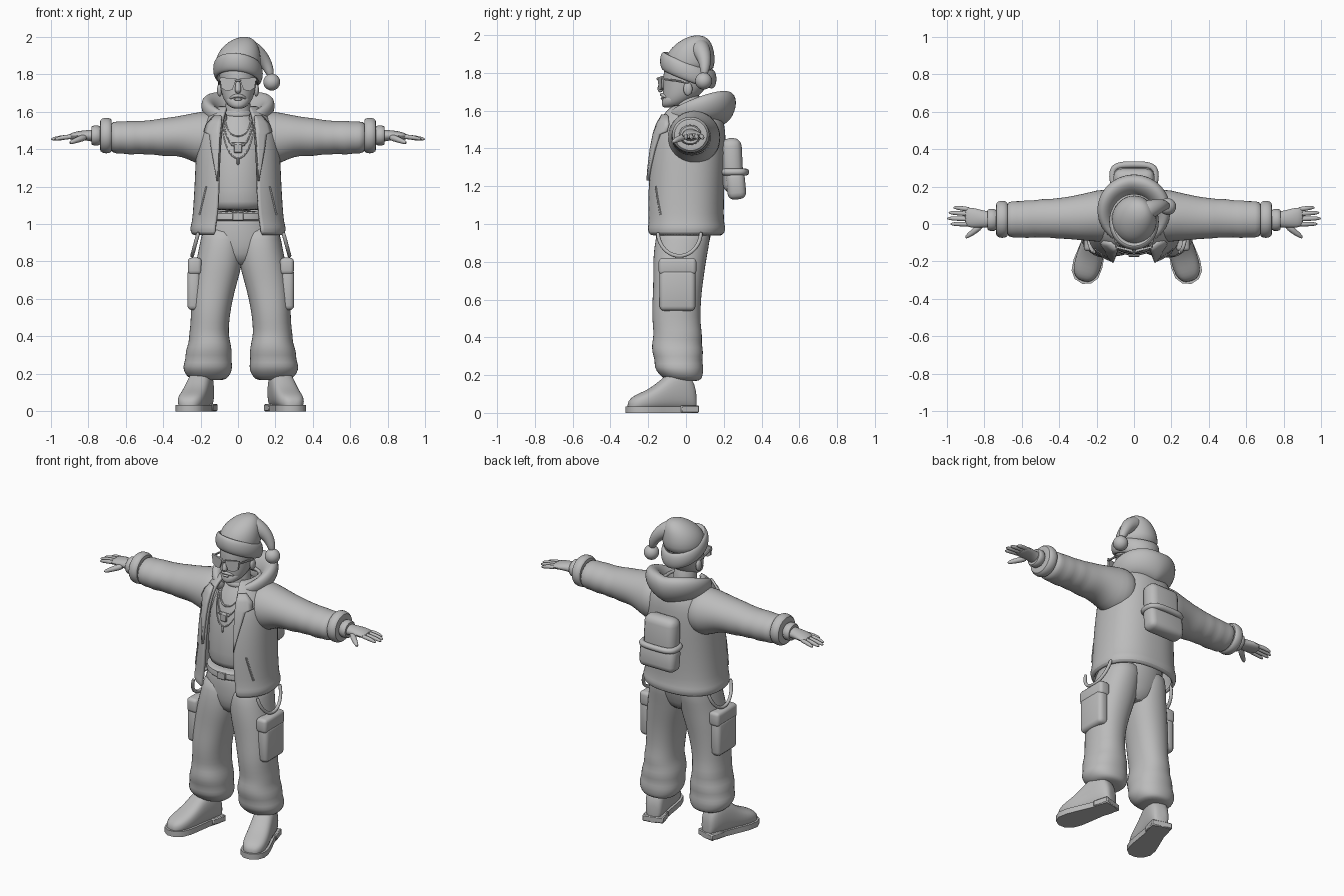
import bpy, bmesh, math
from mathutils import Vector, Matrix
from mathutils.bvhtree import BVHTree

clay = bpy.data.materials.new("plain_grey")
clay.diffuse_color = (0.5, 0.5, 0.5, 1)
AXIS = 0.015          # legs stand slightly off centre


def finish(name, bm, sub=1, angle=50):
    bmesh.ops.recalc_face_normals(bm, faces=bm.faces)
    me = bpy.data.meshes.new(name)
    bm.to_mesh(me)
    bm.free()
    me.materials.append(clay)
    ob = bpy.data.objects.new(name, me)
    bpy.context.collection.objects.link(ob)
    for o in bpy.context.selected_objects:
        o.select_set(False)
    bpy.context.view_layer.objects.active = ob
    ob.select_set(True)
    bpy.ops.object.shade_smooth_by_angle(angle=math.radians(angle))
    if sub:
        m = ob.modifiers.new("smooth", 'SUBSURF')
        m.levels = m.render_levels = sub
    return ob


def skin(name, rings, loop=False, wrap=True, cap=True, sub=1, angle=50):
    """Bridge a list of point rings."""
    bm = bmesh.new()
    vs = [[bm.verts.new(p) for p in r] for r in rings]
    n = len(vs[0])
    for i in range(len(vs) if loop else len(vs) - 1):
        a, b = vs[i], vs[(i + 1) % len(vs)]
        for j in range(n if wrap else n - 1):
            bm.faces.new((a[j], a[(j + 1) % n], b[(j + 1) % n], b[j]))
    if cap and not loop:
        bm.faces.new(vs[0])
        bm.faces.new(vs[-1])
    return finish(name, bm, sub, angle)


def spow(v, e):
    return math.copysign(abs(v) ** e, v)


def loft(name, rings, axis='Z', n=20, e=1.0, **kw):
    """Rings are (cx, cy, cz, ru, rv), lying across the given axis."""
    u, v = {'Z': (0, 1), 'X': (1, 2), 'Y': (0, 2)}[axis]
    out = []
    for r in rings:
        ring = []
        for k in range(n):
            a = 2 * math.pi * k / n
            p = list(r[:3])
            p[u] += r[3] * spow(math.cos(a), e)
            p[v] += r[4] * spow(math.sin(a), e)
            ring.append(p)
        out.append(ring)
    return skin(name, out, **kw)


def tube(name, pts, n=10, loop=False, flat=1.0, **kw):
    """Round sweep through (x, y, z, radius)."""
    P = [Vector(p[:3]) for p in pts]
    m, out, side = len(P), [], None
    for i in range(m):
        a, b = (P[i - 1], P[(i + 1) % m]) if loop else (P[max(i - 1, 0)], P[min(i + 1, m - 1)])
        t = (b - a).normalized()
        if side is None:
            side = t.cross(Vector((0, 0, 1)) if abs(t.z) < .9 else Vector((0, 1, 0)))
        side = (side - t * side.dot(t)).normalized()
        up = t.cross(side)
        out.append([P[i] + pts[i][3] * (math.cos(2 * math.pi * k / n) * side +
                    flat * math.sin(2 * math.pi * k / n) * up) for k in range(n)])
    return skin(name, out, loop=loop, **kw)


def box(name, c, size, bevel=.02, rot=0, seg=3):
    bm = bmesh.new()
    bmesh.ops.create_cube(bm, size=1, matrix=Matrix.Diagonal((*size, 1)))
    bmesh.ops.bevel(bm, geom=bm.edges[:], offset=bevel, segments=seg, profile=.5, affect='EDGES')
    bm.transform(Matrix.Translation(c) @ Matrix.Rotation(rot, 4, 'X'))
    return finish(name, bm, 0, 40)


def ball(name, c, s):
    bm = bmesh.new()
    bmesh.ops.create_uvsphere(bm, u_segments=20, v_segments=12, radius=1,
                              matrix=Matrix.Translation(c) @ Matrix.Diagonal((*s, 1)))
    return finish(name, bm, 0, 180)


def surface(ob):
    bpy.context.view_layer.update()
    tree = BVHTree.FromObject(ob, bpy.context.evaluated_depsgraph_get())
    return lambda x, z, off=0: Vector((x, tree.ray_cast(Vector((x, -1, z)), Vector((0, 1, 0)))[0].y - off, z))


# Torso and open jacket
shirt = loft("shirt", [(0, 0, 1.07, .17, .15), (0, 0, 1.1, .18, .165), (0, 0, 1.25, .18, .165), (0, .02, 1.42, .18, .165),
                       (0, .03, 1.53, .15, .13), (0, .03, 1.58, .09, .09), (0, .02, 1.61, .07, .075)])
rows = []
# height, half width, front, back, half opening
for z, w, f, b, g in [(.94, .235, -.2, .185, .125), (.95, .253, -.218, .205, .125), (.985, .256, -.22, .21, .125),
                      (1.005, .246, -.214, .2, .12), (1.1, .238, -.215, .2, .108), (1.25, .23, -.21, .205, .105),
                      (1.38, .225, -.195, .21, .1), (1.48, .215, -.175, .21, .092), (1.55, .185, -.15, .2, .085),
                      (1.6, .14, -.12, .17, .075), (1.63, .1, -.08, .14, .06)]:
    a0 = math.asin((g / w) ** (1 / .85))
    row = []
    for k in range(37):
        a = a0 + (2 * math.pi - 2 * a0) * k / 36
        row.append((w * spow(math.sin(a), .85), (f + b) / 2 - (b - f) / 2 * spow(math.cos(a), .85), z))
    rows.append(row)
jacket = skin("jacket_body", rows, wrap=False, cap=False, sub=1)
sol = jacket.modifiers.new("cloth", 'SOLIDIFY')
sol.thickness, sol.offset = .018, -1
on_jacket, on_shirt = surface(jacket), surface(shirt)

# Hood lying round the neck
rings = []
for k in range(31):
    t = math.radians(24 + 312 * k / 30)
    back = (1 - math.cos(t)) / 2
    ru, rv = .03 + .028 * back, .045 + .045 * back
    if k in (0, 30):
        ru, rv = .012, .02
    y = .06 - .145 * math.cos(t)
    c = Vector((.15 * math.sin(t), y, 1.60 + .42 * (y + .03) - rv + .035 * abs(math.sin(t))))
    d = Vector((math.sin(t), -math.cos(t), 0))
    rings.append([c + d * (ru * math.cos(q) + .25 * rv * math.sin(q)) + Vector((0, 0, rv * math.sin(q)))
                  for q in [2 * math.pi * j / 14 for j in range(14)]])
skin("hood", rings)

for s, side in ((1, "right"), (-1, "left")):
    # Sleeve with soft folds, cuff and hand
    arm = [(.08, .04, 1.46, .13, .13), (.17, .045, 1.455, .145, .15), (.23, .04, 1.46, .132, .135), (.3, .035, 1.47, .122, .11),
           (.36, .032, 1.466, .112, .104), (.41, .03, 1.463, .11, .102), (.45, .03, 1.464, .103, .093), (.49, .03, 1.46, .106, .093),
           (.53, .028, 1.463, .098, .087), (.57, .026, 1.459, .104, .093), (.61, .025, 1.462, .096, .086),
           (.645, .025, 1.46, .1, .088), (.69, .025, 1.465, .09, .08)]
    loft(side + "_sleeve", [(s * x, y, z, a, b) for x, y, z, a, b in arm], 'X')
    cuff = [(.675, .07), (.672, .09), (.69, .101), (.715, .101), (.738, .09), (.735, .065)]
    loft(side + "_cuff", [(s * x, .025, 1.472, r, r * .96) for x, r in cuff], 'X')
    loft(side + "_inner_cuff", [(s * x, .022, 1.472, r * 1.1, r) for x, r in ((.72, .055), (.77, .056), (.785, .048), (.78, .035))], 'X')
    hand = [(.74, .022, 1.47, .05, .042), (.79, .025, 1.472, .043, .03), (.83, .03, 1.474, .052, .026),
            (.875, .035, 1.47, .055, .022), (.905, .038, 1.465, .05, .015)]
    loft(side + "_palm", [(s * x, y, z, a, b) for x, y, z, a, b in hand], 'X', n=14)
    for name, y0, y1, tip in (("little", .078, .088, .965), ("ring", .053, .06, .99), ("middle", .026, .03, .998), ("index", -.001, .0, .98)):
        tube(f"{side}_{name}_finger", [(s * .87, y0, 1.467, .014), (s * .92, (y0 + y1) / 2, 1.464, .0135),
                                       (s * (tip - .02), y1, 1.456, .012), (s * tip, y1, 1.451, .005)], n=8)
    tube(side + "_thumb", [(s * .81, .0, 1.465, .022), (s * .85, -.038, 1.452, .018),
                           (s * .885, -.062, 1.438, .014), (s * .9, -.075, 1.432, .006)], n=8)

    # Lapel laid over the jacket front
    grid = []
    for z, x0, x1 in ((1.575, .088, .125), (1.53, .09, .165), (1.49, .094, .178), (1.475, .096, .15),
                      (1.4, .101, .14), (1.3, .106, .122), (1.23, .108, .11)):
        grid.append([on_jacket(s * (x0 + (x1 - x0) * j / 4), z, .009) for j in range(5)])
    lapel = skin(side + "_lapel", grid, wrap=False, cap=False, sub=0)
    m = lapel.modifiers.new("thick", 'SOLIDIFY')
    m.thickness, m.offset = .016, 0
    # Slanted jacket pocket zip
    tube(side + "_jacket_zip", [(*on_jacket(s * (.17 + .035 * k / 5), 1.2 - .15 * k / 5), .006) for k in range(6)], n=6, sub=0)

    # Baggy leg: height, inner, outer, front, back
    leg = []
    for z, i, o, f, b in [(1.0, -.01, .2, -.14, .13), (.92, -.02, .215, -.165, .13), (.82, -.012, .235, -.175, .11), (.75, .0, .25, -.175, .1),
                          (.65, .03, .262, -.175, .085), (.55, .052, .268, -.182, .078), (.47, .062, .268, -.178, .078),
                          (.41, .064, .278, -.172, .088), (.37, .055, .277, -.182, .083), (.32, .045, .298, -.182, .095),
                          (.28, .05, .295, -.165, .085), (.24, .043, .312, -.17, .095), (.205, .05, .302, -.145, .09),
                          (.18, .07, .28, -.115, .085), (.165, .085, .25, -.09, .06)]:
        leg.append((AXIS + s * (i + o) / 2, (f + b) / 2, z, (o - i) / 2, (b - f) / 2))
    loft(side + "_trouser_leg", leg, e=.9)
    tube(side + "_knee_fold", [(AXIS + s * x, y, z, r) for x, y, z, r in ((.08, -.13, .3, .008), (.14, -.165, .345, .022),
                               (.21, -.155, .39, .022), (.265, -.09, .42, .008))], n=8)

    # Cargo pocket with flap, and hanging strap
    px = AXIS + s * .25
    box(side + "_cargo_pocket", (px, -.045, .65), (.07, .19, .22), .025)
    box(side + "_pocket_flap", (px - s * .004, -.045, .775), (.074, .2, .09), .02)
    strap = [(AXIS + s * (.225 + .035 * math.sin(a)), -.035 + .115 * math.cos(a), .96 - .13 * math.sin(a), .011)
             for a in [math.pi * k / 14 for k in range(15)]]
    tube(side + "_hanging_strap", strap, n=8)

    # Boot with sole, toe turned outwards
    boot = [(.052, .03, .09), (.042, .05, .15), (.0, .062, .22), (-.06, .066, .225), (-.11, .068, .19), (-.16, .071, .145),
            (-.21, .074, .113), (-.265, .07, .09), (-.3, .052, .07), (-.318, .025, .045)]
    turn = Matrix.Translation((AXIS + s * .2, 0, 0)) @ Matrix.Rotation(s * math.radians(16), 4, 'Z')
    shoe = loft(side + "_boot", [(0, y, h / 2 + .01, w, h / 2) for y, w, h in boot], 'Y', n=16, e=.75)
    shoe.matrix_world = turn
    outline = [(.0, .055), (.04, .05), (.062, .01), (.06, -.06), (.072, -.15), (.08, -.22), (.074, -.28), (.045, -.318), (.0, -.332)]
    outline += [(-x, y) for x, y in outline[-2:0:-1]]
    sole = skin(side + "_sole", [[(x, y, z) for x, y in outline] for z in (0, .035)], sub=0)
    sole.matrix_world = turn
    heel = box(side + "_heel", (0, .005, .02), (.13, .1, .04), .006, seg=1)
    heel.matrix_world = turn

    # Ear, spectacle lens and arm
    ball(side + "_ear", (s * .098, .01, 1.715), (.014, .024, .035))
    lens = [(.008, 1.775), (.096, 1.783), (.09, 1.728), (.065, 1.71), (.03, 1.715)]
    skin(side + "_lens", [[(s * x, y + .25 * x, z) for x, z in lens] for y in (-.152, -.14)], sub=0)
    tube(side + "_glasses_arm", [(s * .094, -.125, 1.768, .006), (s * .101, -.05, 1.758, .006), (s * .1, .015, 1.745, .006)], n=6, sub=0)

# Hips, waistband and buckle
loft("hips", [(AXIS / 2, -.02, .77, .08, .1), (AXIS / 2, -.025, .84, .18, .13), (.005, -.015, .92, .205, .148),
              (0, -.01, 1.0, .19, .15), (0, -.005, 1.08, .178, .15)])
loft("belt", [(0, -.005, z, r, r * .87) for z, r in ((1.015, .18), (1.017, .191), (1.065, .188), (1.067, .175))], n=28)
box("buckle", (0, -.168, 1.041), (.06, .014, .045), .004, seg=1)

# Head, neck and face
loft("neck", [(0, .015, 1.5, .085, .085), (0, .01, 1.6, .068, .07), (0, .005, 1.72, .065, .075)])
loft("shirt_collar", [(0, .015, z, r, r) for z, r in ((1.56, .085), (1.585, .085), (1.605, .077), (1.607, .066))])
loft("head", [(0, -.075, 1.618, .03, .035), (0, -.06, 1.632, .056, .062), (0, -.035, 1.665, .078, .088), (0, -.015, 1.7, .09, .108),
              (0, 0, 1.75, .098, .122), (0, .008, 1.82, .103, .128), (0, .012, 1.88, .09, .115)])
loft("beard", [(0, -.092, 1.615, .025, .028), (0, -.08, 1.628, .05, .05), (0, -.072, 1.65, .064, .058),
               (0, -.066, 1.672, .068, .056), (0, -.06, 1.69, .06, .04)], n=16)
tube("moustache", [(-.045, -.1, 1.667, .006), (-.025, -.122, 1.682, .01), (0, -.131, 1.687, .011), (.025, -.122, 1.682, .01), (.045, -.1, 1.667, .006)], n=8)
ball("lower_lip", (0, -.124, 1.665), (.022, .01, .007))
tube("nose", [(0, -.115, 1.77, .012), (0, -.132, 1.735, .015), (0, -.138, 1.712, .02), (0, -.128, 1.698, .012)], n=10)
box("glasses_bridge", (0, -.149, 1.768), (.03, .012, .014), .003, seg=1)

# Floppy winter hat with rolled brim and bobble
loft("hat_crown", [(0, .015, 1.79, .118, .128), (0, .02, 1.86, .125, .137), (.006, .028, 1.915, .114, .122), (.017, .042, 1.955, .09, .096),
                   (.028, .055, 1.985, .058, .06), (.034, .06, 1.999, .02, .02)])
tube("hat_tail", [(.02, .055, 1.935, .064), (.075, .075, 1.928, .055), (.115, .09, 1.9, .044), (.145, .1, 1.865, .035),
                  (.165, .1, 1.825, .027), (.177, .095, 1.785, .018)], n=14)
brim = []
for k in range(32):
    a = 2 * math.pi * k / 32
    d = Vector((math.cos(a), math.sin(a), 0))
    c = Vector((.113 * d.x, .012 + .13 * d.y, 1.815 - .048 * d.y - .012 * d.x))
    brim.append([c + d * (.021 * math.cos(q)) + Vector((0, 0, .05 * math.sin(q))) for q in [2 * math.pi * j / 12 for j in range(12)]])
skin("hat_brim", brim, loop=True)
ball("hat_bobble", (.18, .093, 1.757), (.045, .045, .045))

# Chains and pendant on the chest
for name, w, top, drop, r in (("short_chain", .07, 1.56, .09, .006), ("middle_chain", .078, 1.56, .15, .005), ("long_chain", .085, 1.55, .2, .004)):
    pts = []
    for k in range(17):
        a = math.pi * k / 16
        pts.append((*on_shirt(w * math.cos(a), top - drop * math.sin(a), .002), r))
    tube(name, pts, n=6, sub=0)
for name, z, w, h in (("pendant_bar", 1.425, .075, .02), ("pendant_disc", 1.405, .045, .05), ("drop_pendant", 1.335, .014, .04)):
    box(name, on_shirt(0, z, .006), (w, .014, h), .005, seg=1)

# Small backpack with lid and lower pouch
box("backpack_body", (0, .245, 1.31), (.22, .11, .29), .045, rot=.05)
box("backpack_pouch", (0, .265, 1.205), (.25, .1, .15), .035, rot=.1)
rim = [(.115 * spow(math.cos(a), .6), .255 + .062 * spow(math.sin(a), .6), 1.275, .02) for a in [2 * math.pi * k / 24 for k in range(24)]]
tube("backpack_rim", rim, n=8, loop=True)
